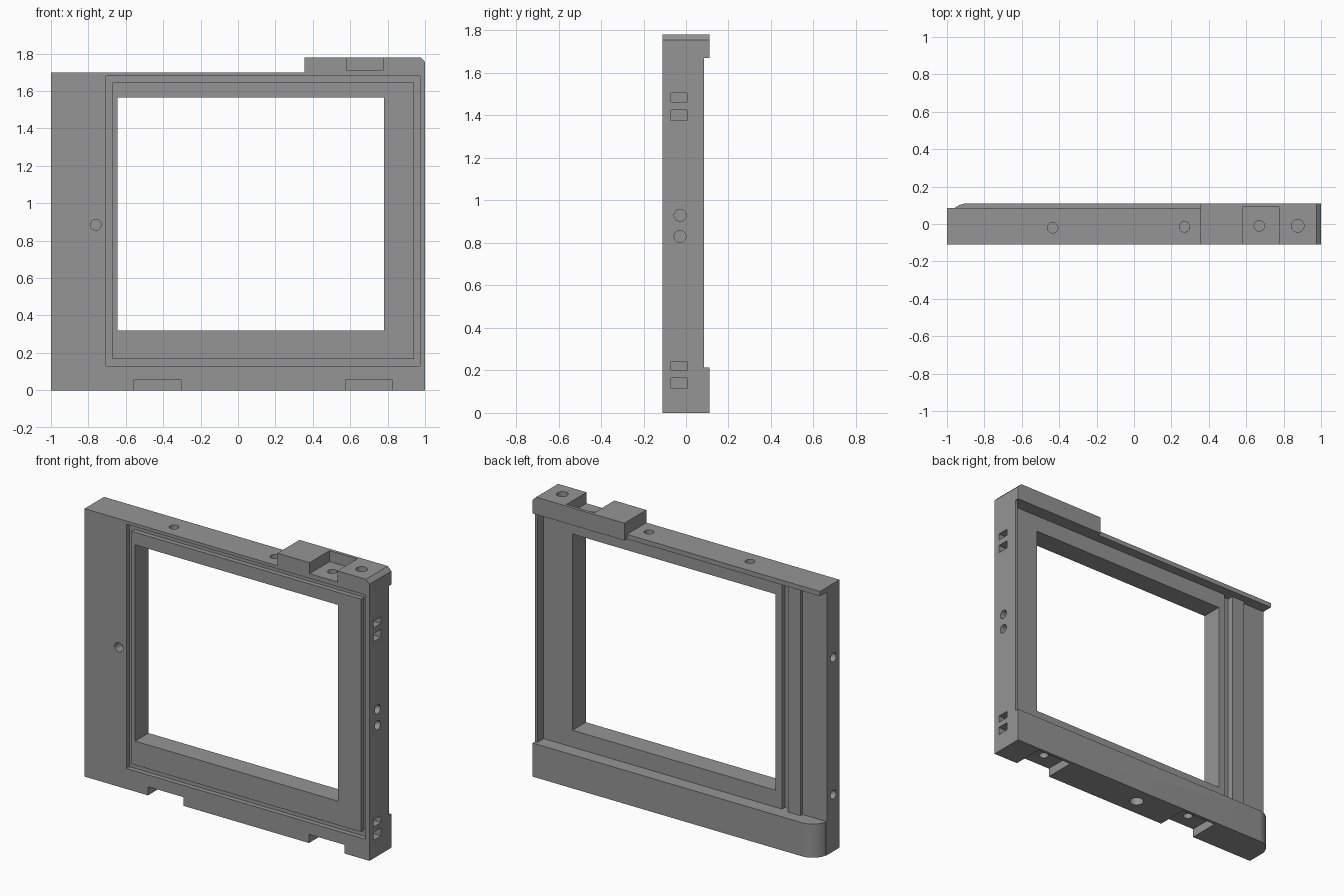
import bpy, bmesh, math
from mathutils import Matrix, Vector

if "Cube" in bpy.data.objects:
    bpy.data.objects.remove(bpy.data.objects["Cube"])

grey = bpy.data.materials.new("mid_grey")
grey.diffuse_color = (0.3, 0.3, 0.3, 1)
grey.use_nodes = True
grey.node_tree.nodes["Principled BSDF"].inputs["Base Color"].default_value = grey.diffuse_color


def make(name, bm):
    bmesh.ops.recalc_face_normals(bm, faces=bm.faces)
    me = bpy.data.meshes.new(name)
    bm.to_mesh(me)
    bm.free()
    me.materials.append(grey)
    ob = bpy.data.objects.new(name, me)
    bpy.context.collection.objects.link(ob)
    return ob


def box(name, x0, x1, y0, y1, z0, z1):
    bm = bmesh.new()
    bmesh.ops.create_cube(bm, size=1)
    for v in bm.verts:
        v.co = Vector(((x0, x1)[v.co.x > 0], (y0, y1)[v.co.y > 0], (z0, z1)[v.co.z > 0]))
    return make(name, bm)


def prism(name, pts, axis, a, b):
    """Extrude a 2D outline along y or z."""
    bm = bmesh.new()
    put = (lambda p, t: (p[0], t, p[1])) if axis == 'y' else (lambda p, t: (p[0], p[1], t))
    f = bm.faces.new([bm.verts.new(put(p, a)) for p in pts])
    ext = bmesh.ops.extrude_face_region(bm, geom=[f])
    d = Vector((0, b - a, 0)) if axis == 'y' else Vector((0, 0, b - a))
    bmesh.ops.translate(bm, vec=d, verts=[g for g in ext['geom'] if isinstance(g, bmesh.types.BMVert)])
    return make(name, bm)


def drill(pos, axis, r, depth):
    """Round hole cutter centred on a surface point."""
    rot = {'x': Matrix.Rotation(math.pi / 2, 4, 'Y'),
           'y': Matrix.Rotation(math.pi / 2, 4, 'X'), 'z': Matrix()}[axis]
    bm = bmesh.new()
    bmesh.ops.create_cone(bm, cap_ends=True, segments=24, radius1=r, radius2=r,
                          depth=2 * depth, matrix=Matrix.Translation(pos) @ rot)
    return make("drill", bm)


def combine(target, other, op):
    m = target.modifiers.new("bool", 'BOOLEAN')
    m.operation, m.object, m.solver = op, other, 'EXACT'
    bpy.context.view_layer.objects.active = target
    bpy.ops.object.modifier_apply(modifier=m.name)
    bpy.data.objects.remove(other, do_unlink=True)


F, B, P = -0.11, 0.11, 0.024   # front, rear and recessed panel depth

# main plate
frame = box("window_frame", -1, 1, F, P, 0, 1.70)

# bottom rail with one rounded rear corner
arc = [(-0.89 - 0.11 * math.sin(t), 0.11 * math.cos(t))
       for t in [math.pi / 2 * i / 10 for i in range(11)]]
rail = prism("bottom_rail", [(1, F), (1, B)] + arc + [(-1, F)], 'z', 0, 0.213)

# top block with chamfered end
block = prism("top_block", [(0.355, 1.67), (1, 1.67), (1, 1.755), (0.975, 1.78), (0.355, 1.78)],
              'y', F, B)

adds = [
    rail, block,
    box("top_lip", -1, 1, F, 0.085, 1.67, 1.70),
    box("side_wall", 0.982, 1, F, 0.085, 0, 1.69),
    box("rear_strip", -0.83, -0.74, 0, 0.036, 0.1, 1.69),
]
for a in adds:
    combine(frame, a, 'UNION')

cuts = [
    # window opening
    box("opening", -0.645, 0.78, -0.3, 0.3, 0.32, 1.565),
    # rear groove and lowered end face
    box("rear_groove", -0.74, -0.69, -0.005, 0.2, 0.213, 1.67),
    box("rear_step", -1.1, -0.83, 0.016, 0.2, 0.213, 1.67),
    # notch in the top block
    box("top_notch", 0.58, 0.775, -0.2, 0.09, 1.71, 1.9),
]
# notches below the bottom rail, each with a screw hole
for x0, x1 in ((-0.555, -0.305), (0.575, 0.825)):
    cuts.append(box("foot_notch", x0, x1, -0.2, 0.09, -0.1, 0.055))
    cuts.append(drill(((x0 + x1) / 2, -0.01, 0.055), 'z', 0.028, 0.05))
# seal groove around the front
for x0, x1, z0, z1 in ((-0.705, -0.67, 0.13, 1.68), (0.94, 0.972, 0.13, 1.68),
                       (-0.69, 0.96, 0.13, 0.168), (-0.69, 0.96, 1.645, 1.68)):
    cuts.append(box("seal_groove", x0, x1, -0.2, -0.08, z0, z1))
# latch slots on the right end
for z0, z1 in ((0.115, 0.165), (0.2, 0.243), (1.375, 1.425), (1.463, 1.505)):
    cuts.append(box("slot", 0.94, 1.1, -0.07, 0.005, z0, z1))
# round holes
for pos, axis, r in (((-0.435, -0.02, 1.70), 'z', 0.028), ((0.27, -0.015, 1.70), 'z', 0.028),
                     ((0.67, -0.01, 1.71), 'z', 0.028), ((0.875, -0.01, 1.78), 'z', 0.034),
                     ((-0.02, 0, 0), 'z', 0.042), ((-0.76, F, 0.885), 'y', 0.029),
                     ((1, -0.028, 0.83), 'x', 0.028), ((1, -0.028, 0.93), 'x', 0.028),
                     ((-1, -0.05, 0.36), 'x', 0.028), ((-1, -0.05, 1.23), 'x', 0.028)):
    cuts.append(drill(pos, axis, r, 0.06))
for c in cuts:
    combine(frame, c, 'DIFFERENCE')

# one material, crisp edges with smooth round parts
frame.data.materials.clear()
frame.data.materials.append(grey)
for p in frame.data.polygons:
    p.material_index = 0
frame.select_set(True)
bpy.context.view_layer.objects.active = frame
bpy.ops.object.shade_smooth_by_angle(angle=math.radians(30))
